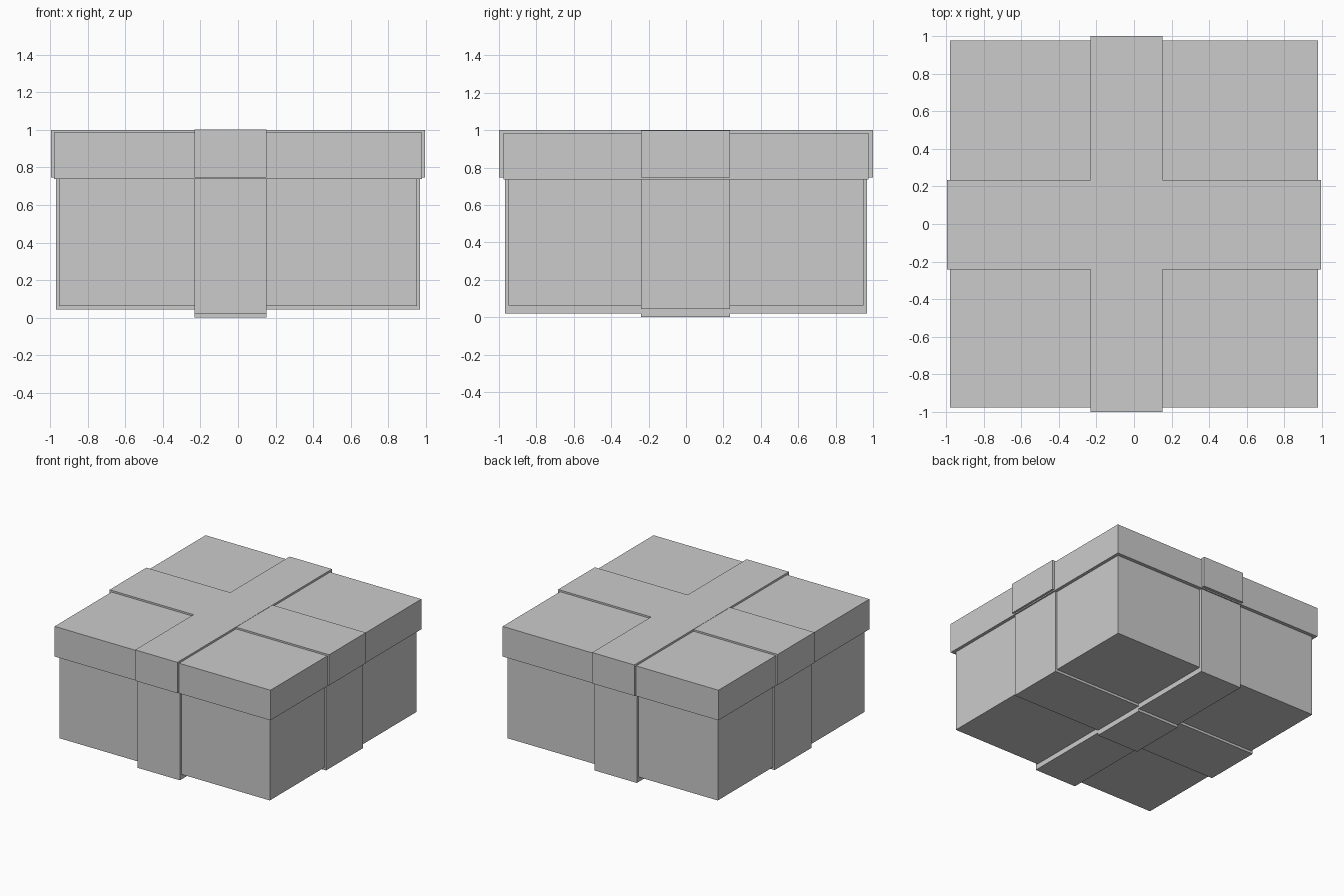
import bpy
import bmesh
from mathutils import Vector

if "Cube" in bpy.data.objects:
    bpy.data.objects.remove(bpy.data.objects["Cube"])


def box(name, x, y, z):
    """Flat-sided block from (min, max) ranges on each axis."""
    lo, hi = (Vector(c) for c in zip(x, y, z))
    bm = bmesh.new()
    bmesh.ops.create_cube(bm, size=1)
    for v in bm.verts:
        v.co = Vector(((hi if v.co[i] > 0 else lo)[i] for i in range(3)))
    mesh = bpy.data.meshes.new(name)
    bm.to_mesh(mesh)
    bm.free()
    obj = bpy.data.objects.new(name, mesh)
    bpy.context.collection.objects.link(obj)
    return obj


def span(half):
    return (-half, half)


# Ribbon widths: one strap runs along y, the other along x
strap_x = (-0.232, 0.151)
strap_y = (-0.241, 0.234)
lid_base, strap_split = 0.737, 0.747

# Gift box and overhanging lid
box("box_body", span(0.952), span(0.948), (0.063, lid_base))
box("box_lid", span(0.978), span(0.977), (lid_base, 0.984))

# Lower straps wrapped around the body and under its base
box("body_ribbon_side_to_side", span(0.967), strap_y, (0.043, strap_split))
box("body_ribbon_front_to_back", strap_x, span(0.967), (0.021, strap_split))

# Raised pad where the straps cross underneath
box("ribbon_crossing_base", strap_x, strap_y, (0.0, 0.03))

# Upper straps wrapped over the lid
box("lid_ribbon_side_to_side", span(0.995), strap_y, (strap_split, 0.998))
box("lid_ribbon_front_to_back", strap_x, span(1.0), (strap_split, 1.0))
